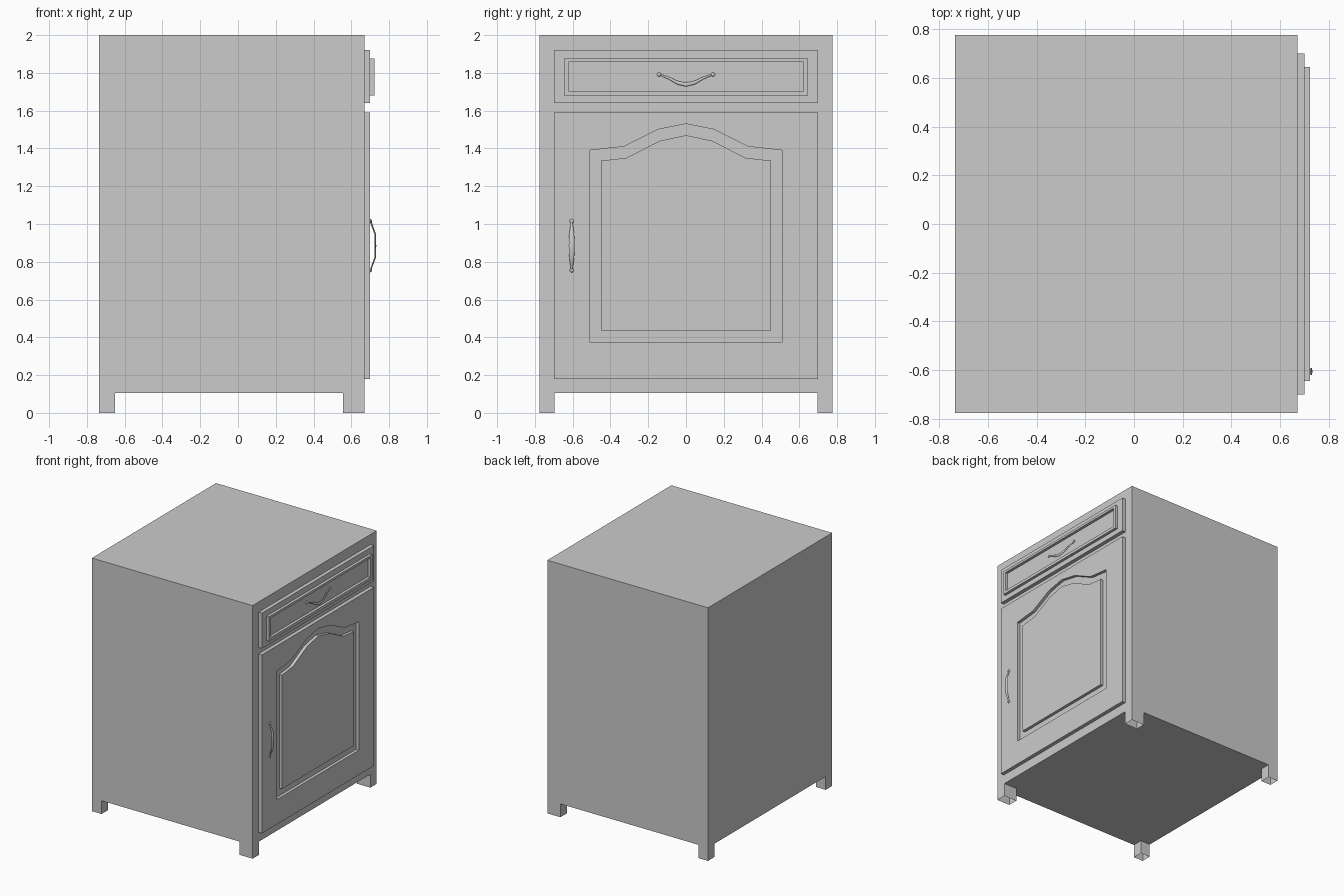
import bpy, bmesh, math
from mathutils import Vector

if "Cube" in bpy.data.objects:
    bpy.data.objects.remove(bpy.data.objects["Cube"])


def finish(name, bm):
    bmesh.ops.recalc_face_normals(bm, faces=bm.faces)
    mesh = bpy.data.meshes.new(name)
    bm.to_mesh(mesh)
    bm.free()
    obj = bpy.data.objects.new(name, mesh)
    bpy.context.collection.objects.link(obj)
    return obj


def prism(name, outline, x0, x1):
    """Extrude a (y, z) outline from x0 to x1."""
    bm = bmesh.new()
    face = bm.faces.new([bm.verts.new((x0, y, z)) for y, z in outline])
    ext = bmesh.ops.extrude_face_region(bm, geom=[face])
    # keep both caps
    moved = [g for g in ext["geom"] if isinstance(g, bmesh.types.BMVert)]
    bmesh.ops.translate(bm, verts=moved, vec=(x1 - x0, 0, 0))
    if not face.is_valid or len(bm.faces) < len(outline) + 2:
        bmesh.ops.holes_fill(bm, edges=bm.edges)
    return finish(name, bm)


def rect(y, z0, z1):
    return [(-y, z0), (y, z0), (y, z1), (-y, z1)]


def arch(half):
    """Panel outline: half = right-side points from bottom up to the crown."""
    return half + [(-y, z) for y, z in reversed(half) if y > 0]


def cut(obj, outline, x0, x1):
    cutter = prism("cutter", outline, x0, x1)
    cutter.hide_render = True
    mod = obj.modifiers.new("recess", "BOOLEAN")
    mod.operation = "DIFFERENCE"
    mod.solver = "EXACT"
    mod.object = cutter
    bpy.context.view_layer.objects.active = obj
    bpy.ops.object.modifier_apply(modifier=mod.name)
    bpy.data.objects.remove(cutter)


def handle(name, path, thick=0.004, knob=0.011, sides=8):
    """Loft flattened rings along path of (x, y, z, half_width), knobs at ends."""
    bm = bmesh.new()
    pts = [Vector(p[:3]) for p in path]
    rings = []
    for i, p in enumerate(pts):
        t = (pts[min(i + 1, len(pts) - 1)] - pts[max(i - 1, 0)]).normalized()
        across = t.cross(Vector((1, 0, 0))).normalized()
        out = across.cross(t).normalized()
        ring = []
        for k in range(sides):
            a = math.tau * k / sides
            ring.append(bm.verts.new(p + across * math.cos(a) * path[i][3] + out * math.sin(a) * thick))
        rings.append(ring)
    for a, b in zip(rings, rings[1:]):
        for k in range(sides):
            n = (k + 1) % sides
            bm.faces.new((a[k], a[n], b[n], b[k]))
    bm.faces.new(rings[0])
    bm.faces.new(rings[-1])
    for p in (pts[0], pts[-1]):
        ball = bmesh.ops.create_uvsphere(bm, u_segments=12, v_segments=8, radius=knob)
        for v in ball["verts"]:
            v.co = Vector((v.co.x * 0.6, v.co.y, v.co.z)) + p
    obj = finish(name, bm)
    bpy.ops.object.select_all(action="DESELECT")
    obj.select_set(True)
    bpy.context.view_layer.objects.active = obj
    bpy.ops.object.shade_smooth_by_angle(angle=math.radians(40))


# Cabinet body
BACK, FRONT, W = -0.735, 0.67, 0.775
prism("cabinet_body", rect(W, 0.105, 2.0), BACK, FRONT)

# Four corner legs, open underneath
for label, x0, x1 in (("back", BACK, -0.65), ("front", 0.555, FRONT)):
    for side, s in (("left", -1), ("right", 1)):
        leg = prism(f"{label}_{side}_leg",
                    [(s * 0.695, 0), (s * W, 0), (s * W, 0.105), (s * 0.695, 0.105)], x0, x1)
        bm = bmesh.new()
        bm.from_mesh(leg.data)
        ends = [f for f in bm.faces if abs(f.normal.z) > 0.9]
        bmesh.ops.delete(bm, geom=ends, context="FACES_ONLY")
        bm.to_mesh(leg.data)
        bm.free()

# Drawer front with a raised rim
prism("drawer_front", rect(0.70, 1.64, 1.92), FRONT, 0.70)
rim = prism("drawer_rim", rect(0.645, 1.68, 1.875), 0.70, 0.722)
cut(rim, rect(0.622, 1.703, 1.857), 0.69, 0.74)

# Door with an arched groove around its centre panel
door = prism("door", rect(0.70, 0.18, 1.59), FRONT, 0.70)
cut(door, arch([(0.51, 0.375), (0.51, 1.39), (0.33, 1.41), (0.15, 1.50), (0, 1.53)]), 0.676, 0.75)
prism("door_panel",
      arch([(0.45, 0.435), (0.45, 1.335), (0.315, 1.35), (0.14, 1.44), (0, 1.47)]), 0.676, 0.70)

# Door handle: spindle-shaped bar standing off the door
handle("door_handle", [(0.702, -0.605, 1.015, 0.005), (0.712, -0.605, 0.985, 0.008),
                       (0.727, -0.605, 0.945, 0.013), (0.728, -0.605, 0.885, 0.016),
                       (0.727, -0.605, 0.825, 0.013), (0.712, -0.605, 0.785, 0.008),
                       (0.702, -0.605, 0.755, 0.005)])

# Drawer handle: drooping bail pull
half = [(0.702, 0.143, 1.792, 0.004), (0.708, 0.09, 1.772, 0.006),
        (0.716, 0.045, 1.748, 0.009), (0.718, 0, 1.738, 0.011)]
handle("drawer_handle", [(x, -y, z, w) for x, y, z, w in half] + half[-2::-1])
